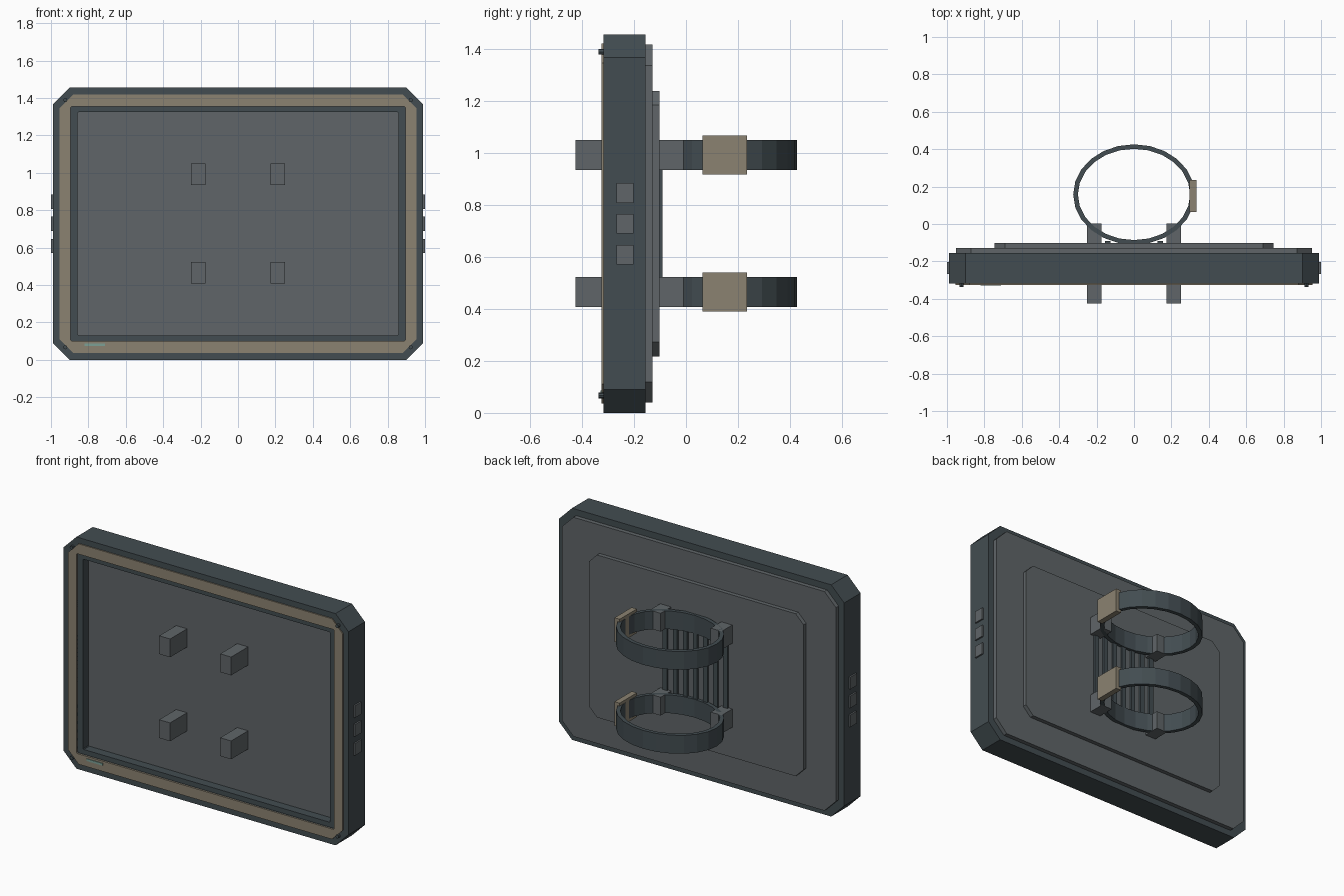
import bpy, bmesh
from math import sin, cos, pi

if "Cube" in bpy.data.objects:
    bpy.data.objects.remove(bpy.data.objects["Cube"])


def mat(name, c):
    m = bpy.data.materials.new(name)
    m.diffuse_color = (*c, 1)
    m.use_nodes = True
    m.node_tree.nodes["Principled BSDF"].inputs["Base Color"].default_value = m.diffuse_color
    return m


DARK = mat("dark_slate", (0.055, 0.073, 0.082))
GREY = mat("mid_grey", (0.115, 0.13, 0.138))
TAN = mat("tan", (0.26, 0.225, 0.165))
LIGHT = mat("indicator_green", (0.2, 0.35, 0.3))
ZC = 0.7275  # height of the panel centre


def finish(name, bm, m):
    bmesh.ops.recalc_face_normals(bm, faces=bm.faces[:])
    me = bpy.data.meshes.new(name)
    bm.to_mesh(me)
    bm.free()
    me.materials.append(m)
    ob = bpy.data.objects.new(name, me)
    bpy.context.collection.objects.link(ob)
    return ob


def octagon(hx, hz, c):
    # rectangle with cut corners
    return [(hx, hz - c), (hx - c, hz), (c - hx, hz), (-hx, hz - c),
            (-hx, c - hz), (c - hx, -hz), (hx - c, -hz), (hx, c - hz)]


def plate(name, size, y0, y1, m):
    bm = bmesh.new()
    a, b = [[bm.verts.new((x, y, z + ZC)) for x, z in octagon(*size)] for y in (y0, y1)]
    bm.faces.new(a)
    bm.faces.new(b)
    for i in range(8):
        j = (i + 1) % 8
        bm.faces.new((a[i], a[j], b[j], b[i]))
    return finish(name, bm, m)


def sweep(name, loops, m):
    # closed tube: joins matching loops in a cycle
    bm = bmesh.new()
    v = [[bm.verts.new(p) for p in loop] for loop in loops]
    n = len(v[0])
    for k in range(len(v)):
        a, b = v[k], v[(k + 1) % len(v)]
        for i in range(n):
            j = (i + 1) % n
            bm.faces.new((a[i], a[j], b[j], b[i]))
    return finish(name, bm, m)


def frame(name, outer, inner, y0, y1, m):
    loops = [[(x, y, z + ZC) for x, z in octagon(*s)]
             for s, y in ((outer, y0), (outer, y1), (inner, y1), (inner, y0))]
    return sweep(name, loops, m)


def box(name, x, y, z, m):
    bm = bmesh.new()
    bmesh.ops.create_cube(bm, size=1)
    for v in bm.verts:
        for i, (lo, hi) in enumerate((x, y, z)):
            v.co[i] = lo if v.co[i] < 0 else hi
    return finish(name, bm, m)


# Casing, bezel and recessed screen
frame("casing", (0.99, ZC, 0.09), (0.895, 0.6275, 0.006), -0.318, -0.155, DARK)
frame("bezel", (0.955, 0.692, 0.075), (0.895, 0.6275, 0.006), -0.325, -0.315, TAN)
frame("screen_rim", (0.895, 0.6275, 0.006), (0.857, 0.597, 0.004), -0.312, -0.16, DARK)
plate("screen", (0.859, 0.599, 0.004), -0.257, -0.16, GREY)

# Stepped back plates
plate("back_plate", (0.952, 0.688, 0.08), -0.16, -0.128, GREY)
plate("inner_back_plate", (0.745, 0.51, 0.055), -0.135, -0.102, GREY)

# Cooling ribs between the straps
for i in range(7):
    x = (i - 3) * 0.07
    box("cooling_rib", (x - 0.015, x + 0.015), (-0.105, -0.09), (0.48, 0.98), DARK)

# Straps with their brackets and buckles
for z0, z1 in ((0.407, 0.522), (0.934, 1.049)):
    loops = []
    for rx, ry, z in ((0.325, 0.268, z0), (0.325, 0.268, z1), (0.3, 0.244, z1), (0.3, 0.244, z0)):
        loops.append([(rx * cos(k * pi / 12), 0.158 + ry * sin(k * pi / 12), z) for k in range(24)])
    sweep("arm_strap", loops, DARK)
    box("strap_buckle", (0.297, 0.333), (0.063, 0.234), (z0 - 0.018, z1 + 0.018), TAN)
    for s in (-1, 1):
        box("strap_bracket", sorted((s * 0.174, s * 0.25)), (-0.425, 0.003), (z0, z1), GREY)

# Side buttons and corner screws
for s in (-1, 1):
    for z in (0.608, 0.727, 0.845):
        box("side_button", sorted((s * 0.98, s)), (-0.267, -0.202), (z - 0.038, z + 0.038), GREY)
    for z in (0.067, 1.388):
        bpy.ops.mesh.primitive_cylinder_add(vertices=8, radius=0.011, depth=0.02,
                                            location=(s * 0.923, -0.326, z), rotation=(pi / 2, 0, 0))
        bpy.context.object.name = "corner_screw"
        bpy.context.object.data.materials.append(DARK)

# Indicator strip on the lower bezel
box("indicator_light", (-0.822, -0.712), (-0.329, -0.32), (0.073, 0.087), LIGHT)
